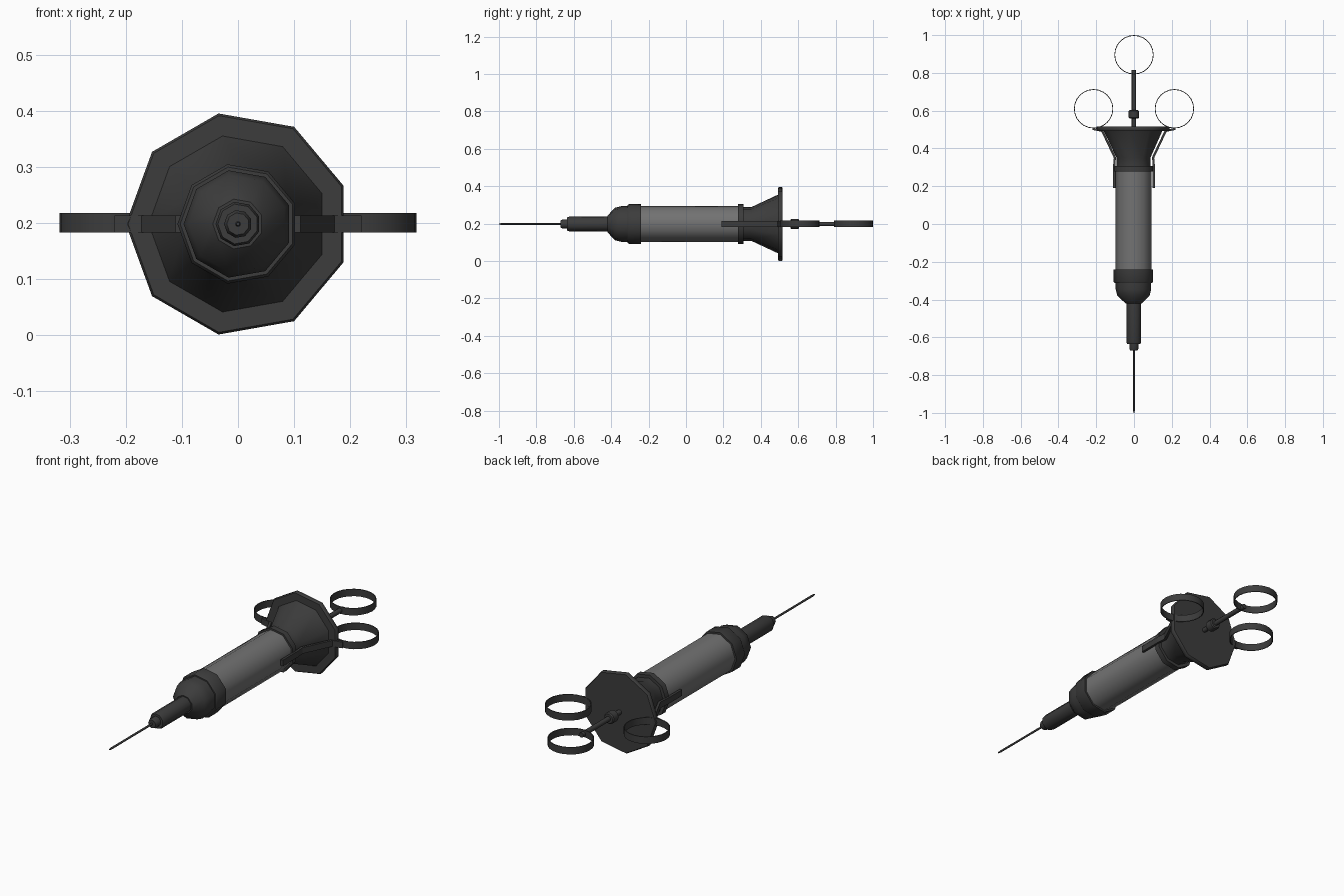
import bpy, bmesh, math
from mathutils import Vector

if "Cube" in bpy.data.objects:
    bpy.data.objects.remove(bpy.data.objects["Cube"], do_unlink=True)

AXIS_Z = 0.198
SIDES = 9


def material(name, value):
    mat = bpy.data.materials.new(name)
    mat.use_nodes = True
    colour = (value, value, value, 1)
    mat.diffuse_color = colour
    mat.node_tree.nodes["Principled BSDF"].inputs["Base Color"].default_value = colour
    return mat


dark = material("dark metal", 0.045)
grey = material("grey barrel", 0.17)


def finish(name, bm, mat, smooth=True):
    bmesh.ops.recalc_face_normals(bm, faces=bm.faces)
    mesh = bpy.data.meshes.new(name)
    bm.to_mesh(mesh)
    bm.free()
    mesh.materials.append(mat)
    if smooth:
        mesh.shade_smooth()
        mesh.set_sharp_from_angle(angle=math.radians(42))
    obj = bpy.data.objects.new(name, mesh)
    bpy.context.collection.objects.link(obj)
    return obj


def lathe(name, profile, mat=dark, sides=SIDES):
    """Turn (y, radius) pairs about the long axis and cap both ends."""
    bm = bmesh.new()
    rings = []
    for y, r in profile:
        ring = []
        for i in range(sides):
            a = math.pi + math.tau * i / sides
            ring.append(bm.verts.new((r * math.cos(a), y, AXIS_Z + r * math.sin(a))))
        rings.append(ring)
    for a, b in zip(rings, rings[1:]):
        for i in range(sides):
            j = (i + 1) % sides
            bm.faces.new((a[i], a[j], b[j], b[i]))
    bm.faces.new(rings[0])
    bm.faces.new(rings[-1])
    return finish(name, bm, mat)


def finger_ring(name, x, y, radius=0.104, thick=0.004, half=0.0175, sides=24):
    """Thin upright band, open in the middle."""
    bm = bmesh.new()
    section = ((radius, -half), (radius, half),
               (radius - thick, half), (radius - thick, -half))
    loops = []
    for i in range(sides):
        a = math.tau * i / sides
        loops.append([bm.verts.new((x + r * math.cos(a), y + r * math.sin(a), AXIS_Z + 0.002 + h))
                      for r, h in section])
    for i in range(sides):
        a, b = loops[i], loops[(i + 1) % sides]
        for k in range(4):
            m = (k + 1) % 4
            bm.faces.new((a[k], a[m], b[m], b[k]))
    return finish(name, bm, dark)


def strap(name, side, path, half=0.015, thick=0.012):
    """Flat bar that follows an (x, y) path at mid height."""
    bm = bmesh.new()
    points = [Vector(p) for p in path]
    rows = []
    for i, p in enumerate(points):
        d = (points[min(i + 1, len(points) - 1)] - points[max(i - 1, 0)]).normalized()
        inner = p + Vector((-d.y, d.x)) * thick
        rows.append([bm.verts.new((side * q.x, q.y, AXIS_Z + h))
                     for q, h in ((p, -half), (p, half), (inner, half), (inner, -half))])
    for a, b in zip(rows, rows[1:]):
        for k in range(4):
            m = (k + 1) % 4
            bm.faces.new((a[k], a[m], b[m], b[k]))
    bm.faces.new(rows[0])
    bm.faces.new(rows[-1])
    return finish(name, bm, dark, smooth=False)


# Needle, nozzle and front cap
lathe("needle", [(-1.0, 0.003), (-0.985, 0.005), (-0.66, 0.005)])
lathe("needle_hub", [(-0.67, 0.02), (-0.66, 0.025), (-0.625, 0.025)])
lathe("nozzle", [(-0.635, 0.036), (-0.625, 0.04), (-0.41, 0.04)])
lathe("front_cap", [(-0.42, 0.045), (-0.38, 0.088), (-0.345, 0.097), (-0.3, 0.097)])
lathe("front_collar", [(-0.312, 0.103), (-0.305, 0.108), (-0.24, 0.108)])

# Barrel
lathe("barrel", [(-0.25, 0.099), (0.29, 0.099)], grey)

# Rear collar, flared grip and flange
lathe("rear_collar", [(0.278, 0.108), (0.307, 0.108)])
lathe("flared_grip", [(0.3, 0.092), (0.35, 0.092), (0.5, 0.163)])
lathe("flange", [(0.492, 0.196), (0.497, 0.2), (0.512, 0.2), (0.517, 0.196)])

# Plunger rod, nut and thumb ring
lathe("plunger_rod", [(0.51, 0.012), (0.815, 0.012)])
lathe("plunger_nut", [(0.558, 0.023), (0.563, 0.028), (0.598, 0.028), (0.603, 0.023)])
finger_ring("thumb_ring", 0, 0.896)

# Side straps and finger rings
for label, side in (("left", 1), ("right", -1)):
    strap(label + "_strap", side,
          [(0.111, 0.19), (0.111, 0.305), (0.107, 0.35), (0.172, 0.488), (0.22, 0.498)])
    finger_ring(label + "_finger_ring", side * 0.214, 0.61)
